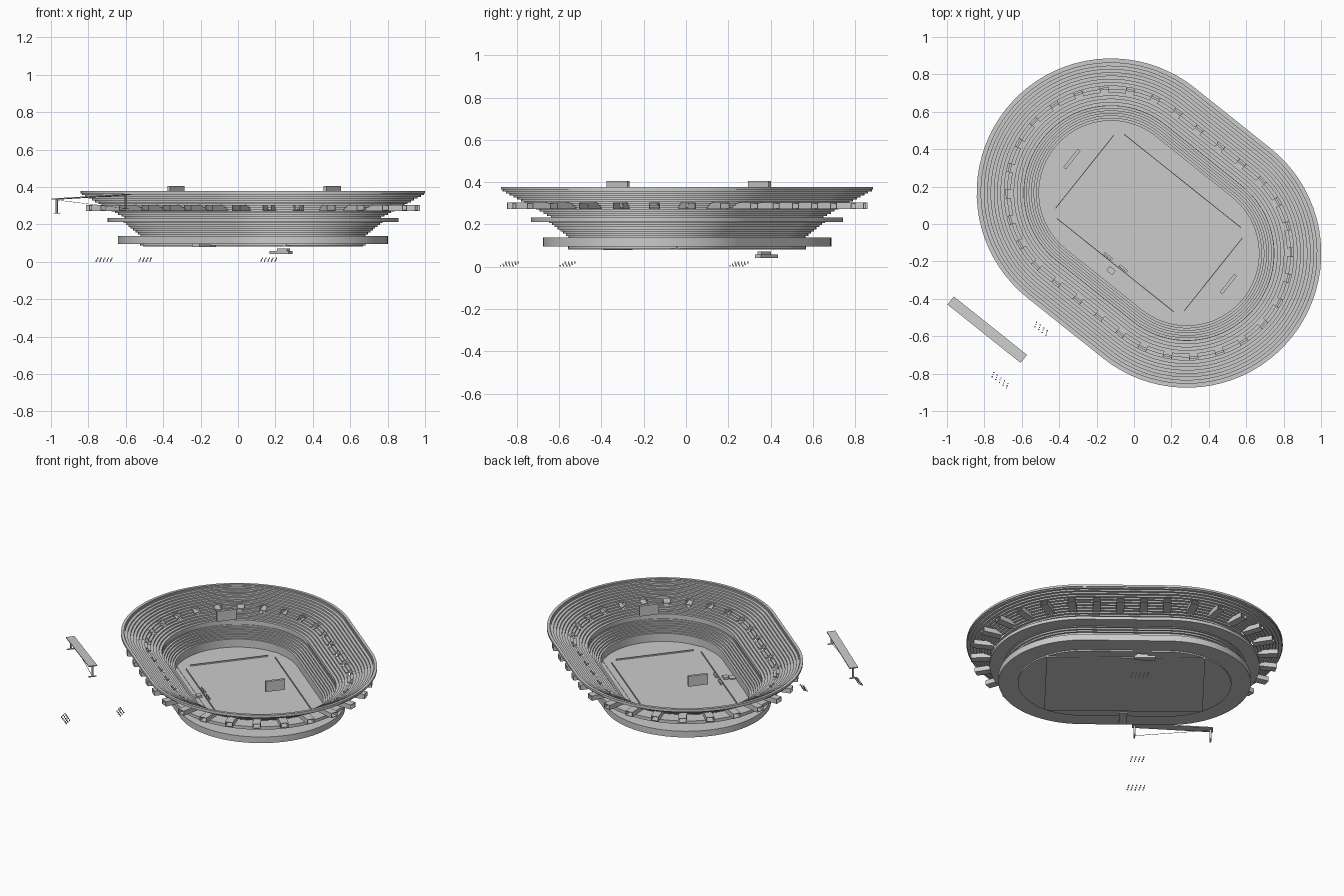
import bpy, bmesh, math
from mathutils import Matrix, Vector

if "Cube" in bpy.data.objects:
    bpy.data.objects.remove(bpy.data.objects["Cube"])

# Bowl frame: local x runs along the long axis, local y across it
FRAME = Matrix.Translation((0.08, 0.005, 0)) @ Matrix.Rotation(math.radians(-38.6), 4, 'Z')
HALF = 0.26
SEG = 40


def finish(name, bm, frame=FRAME, smooth=False):
    bmesh.ops.recalc_face_normals(bm, faces=bm.faces)
    me = bpy.data.meshes.new(name)
    bm.to_mesh(me)
    bm.free()
    if smooth:
        me.shade_smooth()
        me.set_sharp_from_angle(angle=math.radians(25))
    ob = bpy.data.objects.new(name, me)
    ob.matrix_world = frame
    bpy.context.collection.objects.link(ob)
    return ob


def box(bm, c, size, ang=0.0):
    m = Matrix.Translation(c) @ Matrix.Rotation(ang, 4, 'Z') @ Matrix.Diagonal((*size, 1))
    bmesh.ops.create_cube(bm, size=1, matrix=m)


def beam(bm, a, b, w, h):
    a, b = Vector(a), Vector(b)
    d = b - a
    rot = d.to_track_quat('X', 'Z').to_matrix().to_4x4()
    m = Matrix.Translation((a + b) / 2) @ rot @ Matrix.Diagonal((d.length, w, h, 1))
    bmesh.ops.create_cube(bm, size=1, matrix=m)


# Capsule outline stations: (arc centre x, outward angle)
STATIONS = [(sx * HALF, a0 + math.pi * i / SEG)
            for sx, a0 in ((1, -math.pi / 2), (-1, math.pi / 2)) for i in range(SEG + 1)]


def at(station, r, z):
    cx, a = station
    return (cx + r * math.cos(a), r * math.sin(a), z)


def sweep(name, profile):
    bm = bmesh.new()
    rings = [[bm.verts.new(at(s, r, z)) for r, z in profile] for s in STATIONS]
    n = len(profile)
    for i, ring in enumerate(rings):
        nxt = rings[(i + 1) % len(rings)]
        for j in range(n):
            k = (j + 1) % n
            bm.faces.new((ring[j], ring[k], nxt[k], nxt[j]))
    return finish(name, bm, smooth=True)


def tier(name, r0, z0, r1, z1, rows):
    dr, dz = (r1 - r0) / rows, (z1 - z0) / rows
    top = []
    for i in range(rows):
        top += [(r0 + dr * i, z0 + dz * i), (r0 + dr * i, z0 + dz * (i + 1))]
    top.append((r1, z1))
    return sweep(name, top + [(r, z - 1.4 * dz) for r, z in reversed(top)])


def ring(name, r0, r1, z0, z1):
    return sweep(name, [(r0, z0), (r1, z0), (r1, z1), (r0, z1)])


def cut(target, cutter):
    cutter.hide_render = True
    cutter.hide_viewport = True
    cutter.display_type = 'WIRE'
    mod = target.modifiers.new("openings", 'BOOLEAN')
    mod.operation = 'DIFFERENCE'
    mod.solver = 'EXACT'
    mod.object = cutter


# Seating tiers, concourse and base
upper = tier("upper_tier", 0.465, 0.235, 0.712, 0.37, 14)
tier("middle_tier", 0.385, 0.14, 0.49, 0.222, 8)
lower = tier("lower_tier", 0.32, 0.098, 0.386, 0.135, 5)
ring("concourse_slab", 0.468, 0.575, 0.212, 0.233)
ring("base_ring", 0.386, 0.52, 0.095, 0.137)
ring("rim_lip", 0.70, 0.718, 0.364, 0.378)

# Exit tunnels through the upper tier
exits, holes = bmesh.new(), bmesh.new()
R, COUNT = 0.575, 32
total = 2 * math.pi * R + 4 * HALF
for i in range(COUNT):
    s = (i + 0.5) * total / COUNT
    straight, arc = 2 * HALF, math.pi * R
    turn, s = divmod(s, straight + arc)
    if s < straight:
        cx, a = HALF - s, math.pi / 2
    else:
        cx, a = -HALF, math.pi / 2 + (s - straight) / R
    if turn:
        cx, a = -cx, a + math.pi
    st = (cx, a)
    side = Vector((-math.sin(a), math.cos(a), 0)) * 0.023
    box(exits, at(st, 0.625, 0.274), (0.13, 0.05, 0.004), a)
    box(exits, at(st, 0.635, 0.302), (0.11, 0.05, 0.004), a)
    for k in (-1, 1):
        box(exits, Vector(at(st, 0.625, 0.288)) + side * k, (0.13, 0.004, 0.028), a)
    box(holes, at(st, 0.60, 0.288), (0.13, 0.042, 0.026), a)
finish("exit_tunnels", exits)
cut(upper, finish("exit_cutter", holes))

# Corner gateways in the lower tier
gates = bmesh.new()
for cx, deg in ((HALF, 38), (HALF, -38), (-HALF, 142), (-HALF, 218)):
    a = math.radians(deg)
    box(gates, at((cx, a), 0.345, 0.12), (0.075, 0.08, 0.1), a)
cut(lower, finish("gateway_cutter", gates))

# Ground floor of the bowl
bm = bmesh.new()
face = bm.faces.new([bm.verts.new(at(s, 0.40, 0.086)) for s in STATIONS])
ext = bmesh.ops.extrude_face_region(bm, geom=[face])
bmesh.ops.translate(bm, vec=(0, 0, 0.009),
                    verts=[v for v in ext["geom"] if isinstance(v, bmesh.types.BMVert)])
finish("bowl_floor", bm)

# Playing field
bm = bmesh.new()
box(bm, (0, 0, 0.0895), (0.98, 0.66, 0.017))
finish("playing_field", bm)

# Low boards around the field
bm = bmesh.new()
for k in (-1, 1):
    box(bm, (0, 0.288 * k, 0.102), (0.80, 0.004, 0.010))
    box(bm, (0.44 * k, 0, 0.102), (0.004, 0.50, 0.010))
finish("field_boards", bm)

# Sideline benches
bm = bmesh.new()
for x in (-0.06, 0.045):
    box(bm, (x, -0.275, 0.104), (0.055, 0.012, 0.012))
    box(bm, (x, -0.281, 0.112), (0.055, 0.003, 0.014))
box(bm, (0.0, -0.325, 0.104), (0.04, 0.03, 0.014))
finish("team_benches", bm)

# Hanging screens at both ends
for name, x in (("screen_left", -0.535), ("screen_right", 0.535)):
    bm = bmesh.new()
    box(bm, (x, 0.01, 0.37), (0.018, 0.125, 0.07))
    finish(name, bm)

# Entrances below the bowl
bm = bmesh.new()
box(bm, (-0.117, 0.387, 0.05), (0.13, 0.035, 0.016))
box(bm, (-0.10, 0.387, 0.064), (0.07, 0.025, 0.014))
finish("service_ramp", bm)
bm = bmesh.new()
box(bm, (0, -0.42, 0.09), (0.05, 0.14, 0.024))
finish("players_entrance", bm)

# Detached footbridge with posts and cable
bm = bmesh.new()
beam(bm, (-0.57, -0.985, 0.335), (-0.07, -0.985, 0.36), 0.055, 0.006)
finish("bridge_deck", bm)
bm = bmesh.new()
for x, z in ((-0.555, 0.334), (-0.085, 0.357)):
    box(bm, (x, -0.985, z - 0.037), (0.010, 0.010, 0.074))
    box(bm, (x, -0.985, z - 0.074), (0.010, 0.050, 0.004))
finish("bridge_posts", bm)
bm = bmesh.new()
beam(bm, (-0.555, -0.985, 0.33), (-0.085, -0.985, 0.285), 0.002, 0.002)
finish("bridge_cable", bm)

# Clusters of tiny markers on the ground
bm = bmesh.new()
for x, y, n in ((-0.72, -0.835, 5), (-0.50, -0.56, 4), (0.16, 0.25, 5)):
    for i in range(n):
        for j in range(3):
            box(bm, (x + (i - n / 2 + 0.5) * 0.019 + j * 0.004,
                     y - (i - n / 2 + 0.5) * 0.015 + (j - 1) * 0.012, 0.004 + 0.008 * j),
                (0.006, 0.006, 0.008))
finish("ground_markers", bm, Matrix.Identity(4))
